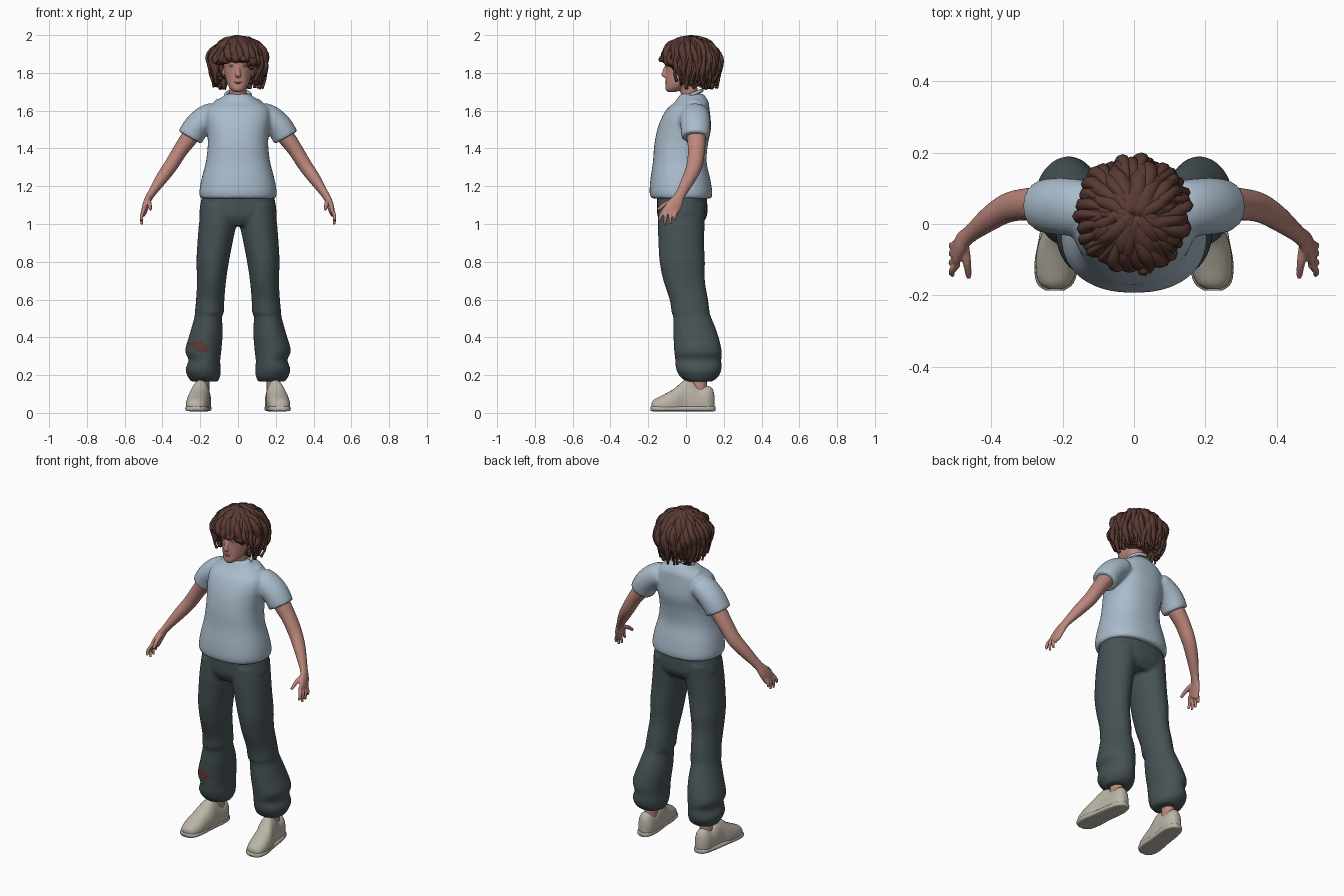
import bpy, bmesh, math, random
from mathutils import Vector, Matrix

cube = bpy.data.objects.get("Cube")
if cube:
    bpy.data.objects.remove(cube, do_unlink=True)
random.seed(4)


def material(name, *rgb):
    m = bpy.data.materials.new(name)
    m.use_nodes = True
    m.diffuse_color = (*rgb, 1)
    m.node_tree.nodes["Principled BSDF"].inputs["Base Color"].default_value = (*rgb, 1)
    return m


skin = material("skin", .5, .24, .2)
hair = material("brown hair", .1, .042, .033)
cloth = material("pale blue cotton", .4, .5, .6)
denim = material("dark slate cloth", .062, .085, .093)
canvas = material("beige canvas", .5, .46, .385)
white = material("eye white", .5, .47, .47)
iris = material("grey blue iris", .1, .16, .2)
lip = material("lips", .4, .15, .14)
tear = material("torn knee", .12, .045, .035)


def spline(pts, steps):
    """Catmull-Rom interpolation through tuples of any length."""
    out = []
    for i in range(len(pts) - 1):
        p = [Vector(pts[max(0, min(len(pts) - 1, i + k))]) for k in (-1, 0, 1, 2)]
        for s in range(steps):
            t = s / steps
            out.append(p[1] + (p[2] - p[0]) * (t / 2)
                       + (p[0] * 2 - p[1] * 5 + p[2] * 4 - p[3]) * (t * t / 2)
                       + (p[1] * 3 - p[0] - p[2] * 3 + p[3]) * (t ** 3 / 2))
    return out + [Vector(pts[-1])]


def loft(bm, stations, side=1, axis=None, segs=24, power=2, steps=4, floor=None):
    """Skin closed rings given as (x, y, z, radius a, radius b)."""
    rows = spline(stations, steps)
    rings = []
    for i, r in enumerate(rows):
        c = Vector(r[:3])
        t = Vector(axis) if axis else Vector(rows[min(i + 1, len(rows) - 1)][:3]) - Vector(rows[max(i - 1, 0)][:3])
        t.normalize()
        ref = Vector((1, 0, 0)) if abs(t.x) < .95 else Vector((0, 1, 0))
        a = (ref - t * ref.dot(t)).normalized()
        b = t.cross(a)
        ring = []
        for k in range(segs):
            u = math.tau * k / segs
            cu, su = math.cos(u), math.sin(u)
            co = c + a * r[3] * math.copysign(abs(cu) ** (2 / power), cu) \
                + b * r[4] * math.copysign(abs(su) ** (2 / power), su)
            if floor is not None:
                co.z = max(co.z, floor)
            ring.append(bm.verts.new((co.x * side, co.y, co.z)))
        rings.append(ring)
    for p, q in zip(rings, rings[1:]):
        for k in range(segs):
            bm.faces.new((p[k], p[k - 1], q[k - 1], q[k]))
    bm.faces.new(rings[0])
    bm.faces.new(rings[-1])


def ball(bm, centre, size, segs=24):
    m = Matrix.Translation(centre) @ Matrix.Diagonal((*size, 1))
    bmesh.ops.create_uvsphere(bm, u_segments=segs, v_segments=segs // 2, radius=1, matrix=m)


def finish(name, bm, mat, voxel=0, relax=0):
    """Make the object, optionally fusing its volumes into one skin."""
    bmesh.ops.recalc_face_normals(bm, faces=bm.faces)
    me = bpy.data.meshes.new(name)
    bm.to_mesh(me)
    bm.free()
    ob = bpy.data.objects.new(name, me)
    bpy.context.collection.objects.link(ob)
    if voxel:
        mod = ob.modifiers.new("fuse", "REMESH")
        mod.mode, mod.voxel_size = "VOXEL", voxel
        mod = ob.modifiers.new("relax", "SMOOTH")
        mod.factor, mod.iterations = .5, relax
        done = bpy.data.meshes.new_from_object(ob.evaluated_get(bpy.context.evaluated_depsgraph_get()))
        ob.modifiers.clear()
        ob.data = done
    ob.data.materials.clear()
    ob.data.materials.append(mat)
    ob.data.shade_smooth()
    return ob


UP = (0, 0, 1)

# Shirt: torso and sleeves fused, plus a ribbed collar
bm = bmesh.new()
loft(bm, [(0, -.025, 1.135, .2, .16), (0, -.027, 1.17, .205, .166), (0, -.03, 1.24, .193, .158),
          (0, -.033, 1.33, .17, .142), (0, -.026, 1.42, .16, .142), (0, -.01, 1.5, .165, .142),
          (0, 0, 1.56, .172, .13), (0, .012, 1.61, .165, .112), (0, .03, 1.645, .125, .09),
          (0, .032, 1.675, .08, .07), (0, .032, 1.69, .06, .06)], axis=UP, segs=40, power=2.3)
for s in (-1, 1):
    loft(bm, [(.06, .04, 1.6, .05, .07), (.15, .045, 1.57, .068, .08), (.215, .05, 1.52, .07, .08),
              (.255, .05, 1.457, .07, .074)], s)
finish("shirt", bm, cloth, .009, 5)
bm = bmesh.new()
m = Matrix.Translation((0, .025, 1.682)) @ Matrix.Rotation(.4, 4, "X")
loop = [m @ Vector((.064 * math.cos(i * math.tau / 24), .064 * math.sin(i * math.tau / 24), 0)) for i in range(25)]
loft(bm, [(*p, .01, .01) for p in loop], steps=1, segs=8)
finish("collar", bm, cloth)

# Trousers: hips and baggy legs fused, torn over one knee
bm = bmesh.new()
loft(bm, [(0, -.022, .99, .17, .1), (0, -.02, 1.04, .203, .13), (0, -.02, 1.1, .2, .133),
          (0, -.022, 1.17, .185, .13)], axis=UP, segs=40, power=2.3)
leg = [(.178, .07, .165, .07, .066), (.18, .07, .19, .085, .1), (.185, .068, .23, .093, .12),
       (.178, .065, .28, .084, .122), (.184, .063, .33, .096, .126), (.168, .05, .42, .087, .117),
       (.157, .032, .51, .073, .1), (.152, .025, .53, .077, .101), (.147, .015, .6, .075, .102),
       (.14, -.01, .7, .077, .11), (.134, -.02, .8, .086, .12), (.122, -.025, .9, .093, .121),
       (.108, -.025, 1, .099, .124), (.1, -.02, 1.1, .095, .124)]
for s in (-1, 1):
    loft(bm, leg, s, UP, 32)
trousers = finish("trousers", bm, denim, .009, 4)
trousers.data.materials.append(tear)
for f in trousers.data.polygons:
    c = f.center
    dx, dz = (c.x + .2) / .052, (c.z - .35 + (c.x + .2) * .3) / .028
    if c.y < .05 and dx * dx + dz * dz < 1 + .25 * math.sin(90 * c.x):
        f.material_index = 1

# Arms and hands
for s, word in ((-1, "right"), (1, "left")):
    bm = bmesh.new()
    loft(bm, [(.2, .05, 1.54, .045, .05), (.255, .055, 1.46, .046, .05), (.305, .055, 1.39, .04, .045),
              (.355, .045, 1.31, .037, .042), (.405, .015, 1.24, .032, .036), (.462, -.03, 1.155, .02, .027),
              (.483, -.052, 1.115, .018, .037), (.497, -.08, 1.07, .015, .042), (.5, -.088, 1.058, .01, .034)], s)
    # Four fingers, then the thumb
    for y0, y1, z1 in ((-.113, -.143, 1.018), (-.093, -.112, .998), (-.072, -.083, 1), (-.052, -.058, 1.022)):
        loft(bm, [(.494, y0, 1.08, .01, .01), (.511, (y0 + y1) / 2 - .005, 1.045, .0095, .0095),
                  (.509, y1, z1, .007, .007)], s, segs=12)
    loft(bm, [(.475, -.06, 1.125, .013, .013), (.468, -.11, 1.105, .012, .012),
              (.463, -.15, 1.075, .008, .008)], s, segs=12)
    finish(word + "_arm", bm, skin, .0045, 3)

    # Shoe with sole, and the bare ankle
    bm = bmesh.new()
    loft(bm, [(.222, -.182, .035, .02, .02), (.221, -.165, .035, .045, .038), (.218, -.12, .04, .058, .056),
              (.212, -.06, .05, .058, .08), (.2, -.01, .06, .052, .112), (.196, .03, .06, .05, .108),
              (.192, .07, .055, .05, .083), (.19, .115, .055, .046, .088), (.189, .142, .055, .03, .07),
              (.189, .152, .05, .012, .03)], s, (0, 1, 0), 28, 2.2, floor=.012)
    finish(word + "_shoe", bm, canvas)
    bm = bmesh.new()
    outline = [(.222, -.187, .022, .025, .012), (.221, -.165, .022, .052, .014), (.217, -.11, .022, .062, .014),
               (.208, -.03, .022, .057, .014), (.194, .08, .022, .054, .014), (.19, .14, .022, .038, .014),
               (.19, .156, .022, .015, .012)]
    loft(bm, outline, s, (0, 1, 0), 20, 4)
    finish(word + "_sole", bm, canvas)
    bm = bmesh.new()
    loft(bm, [(.188, .075, .08, .038, .042), (.185, .07, .16, .034, .04), (.18, .07, .24, .04, .045)], s, UP)
    finish(word + "_ankle", bm, skin)

# Head: skull, jaw, neck, nose and ears fused
bm = bmesh.new()
loft(bm, [(0, -.075, 1.7, .022, .025), (0, -.062, 1.715, .04, .047), (0, -.042, 1.74, .056, .066),
          (0, -.02, 1.775, .067, .088), (0, -.005, 1.82, .075, .103), (0, 0, 1.87, .078, .112),
          (0, .005, 1.92, .07, .1), (0, .01, 1.955, .035, .05)], axis=UP, segs=32)
loft(bm, [(0, .035, 1.62, .054, .05), (0, .02, 1.68, .046, .046), (0, .005, 1.76, .048, .05)], axis=UP)
loft(bm, [(0, -.102, 1.845, .008, .006), (0, -.113, 1.815, .01, .01), (0, -.118, 1.787, .015, .012),
          (0, -.106, 1.775, .01, .006)], axis=UP, segs=16)
for s in (-1, 1):
    ball(bm, (s * .077, .015, 1.81), (.009, .02, .032))
finish("head", bm, skin, .0045, 3)

# Eyes, brows and lips
for s, word in ((-1, "right"), (1, "left")):
    for part, mat, y, size in (("eye", white, -.093, (.014, .009, .0065)), ("iris", iris, -.0985, (.006, .005, .006))):
        bm = bmesh.new()
        ball(bm, (s * .032, y, 1.838), size, 16)
        finish(f"{word}_{part}", bm, mat)
    bm = bmesh.new()
    loft(bm, [(.014, -.107, 1.855, .003, .003), (.034, -.1, 1.861, .004, .004), (.052, -.087, 1.856, .002, .002)], s, segs=8)
    finish(word + "_brow", bm, hair)
bm = bmesh.new()
for z in (1.752, 1.745):
    ball(bm, (0, -.1, z), (.022, .01, .0045), 16)
finish("lips", bm, lip)

# Hair: a cap trimmed around the face, covered in wavy locks from the crown
MID = Vector((0, .025, 1.865))
bm = bmesh.new()
ball(bm, MID, (.135, .14, .115), 32)
bmesh.ops.delete(bm, geom=[v for v in bm.verts if v.co.y < -.035 and v.co.z < 1.9], context="VERTS")
finish("hair_cap", bm, hair)


def lock(bm, angle, spread, drop, thick):
    path = []
    wave, phase = random.uniform(.04, .1), random.uniform(0, 6)
    for i in range(9):
        k = i / 8
        over = min(1, k / .55) * math.pi / 2
        hang = max(0, (k - .55) / .45)
        a = angle + wave * math.sin(phase + 8 * k)
        r = spread * (math.sin(over) - .14 * hang * hang) + .006 * math.sin(phase + 14 * k)
        z = MID.z + .115 * math.cos(over) - drop * hang
        w = thick * (.75 + .25 * math.sin(phase + 11 * k)) * (1 if k < .85 else .55)
        path.append((r * math.sin(angle and a), MID.y - r * 1.04 * math.cos(a), z, w, w * .85))
    loft(bm, path, segs=8, steps=2)


bm = bmesh.new()
for layer, (count, spread) in enumerate(((44, .145), (38, .132), (30, .12))):
    for i in range(count):
        angle = (i + random.uniform(.2, .8)) / count * math.tau - math.pi
        front = abs(angle)
        if front < .55:
            drop = random.uniform(-.035, .0)
        elif front < .95:
            drop = random.uniform(-.01, .045)
        elif front < 1.3:
            drop = random.uniform(.07, .13)
        else:
            drop = random.uniform(.1, .155)
        lock(bm, angle, spread * random.uniform(.95, 1.06), drop, random.uniform(.018, .026))
finish("hair_locks", bm, hair)
